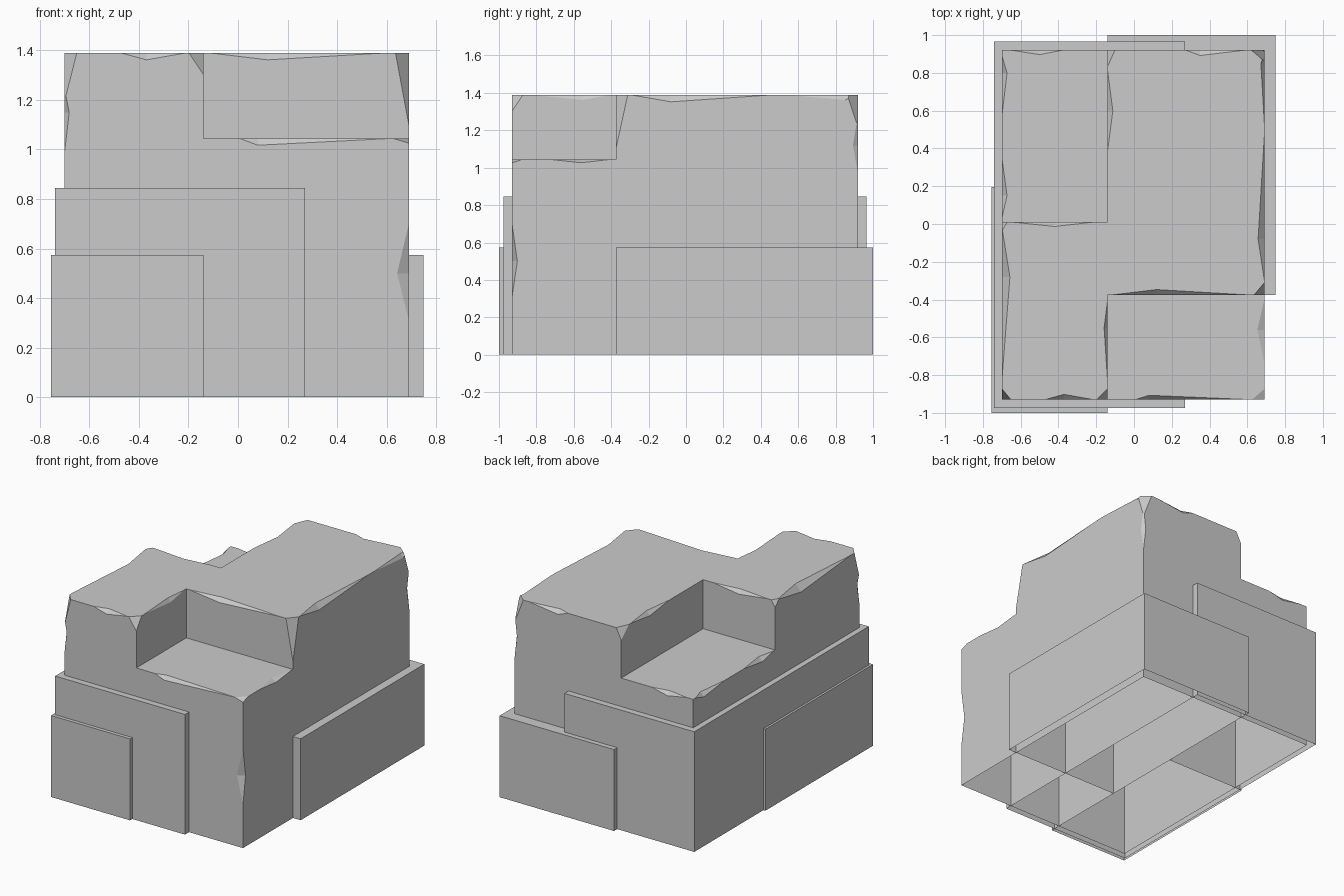
import bpy, bmesh
from mathutils import Vector

if "Cube" in bpy.data.objects:
    bpy.data.objects.remove(bpy.data.objects["Cube"])


def make_object(name, bm):
    mesh = bpy.data.meshes.new(name)
    bm.to_mesh(mesh)
    bm.free()
    ob = bpy.data.objects.new(name, mesh)
    bpy.context.collection.objects.link(ob)
    return ob


def hull(name, points):
    bm = bmesh.new()
    for p in points:
        bm.verts.new(p)
    bmesh.ops.convex_hull(bm, input=bm.verts)
    bmesh.ops.recalc_face_normals(bm, faces=bm.faces)
    return make_object(name, bm)


def box(name, x, y, z):
    bm = bmesh.new()
    bmesh.ops.create_cube(bm, size=1)
    for v in bm.verts:
        v.co = [r[0] if c < 0 else r[1] for c, r in zip(v.co, (x, y, z))]
    return make_object(name, bm)


def open_bottom(ob):
    bm = bmesh.new()
    bm.from_mesh(ob.data)
    under = [f for f in bm.faces if f.normal.z < -0.9 and f.calc_center_median().z < 0.01]
    bmesh.ops.delete(bm, geom=under, context='FACES')
    bm.to_mesh(ob.data)
    bm.free()


def cut(ob, cutter):
    cutter.hide_render = True
    m = ob.modifiers.new("cut", 'BOOLEAN')
    m.operation, m.solver, m.object = 'DIFFERENCE', 'EXACT', cutter
    bpy.context.view_layer.objects.active = ob
    bpy.ops.object.modifier_apply(modifier=m.name)
    bpy.data.objects.remove(cutter)


def edge_chip(ob, axis, u, v, start, end, mid, du, dv):
    """Flake off an edge along an axis; du and dv point into the stone."""
    su, sv = (1 if du > 0 else -1), (1 if dv > 0 else -1)

    def pt(t, a, b):
        p = [a - su * 0.001, b - sv * 0.001]
        p.insert(axis, t)
        return p
    cut(ob, hull("chip", [pt(start, u, v), pt(end, u, v), pt(mid, u + du, v),
                          pt(mid, u, v + dv), pt(mid, u - su * .1, v - sv * .1)]))


def corner_chip(ob, corner, d):
    """Knock off a corner; d is the signed inward cut along each axis."""
    c = Vector(corner)
    tip = c - Vector([0.1 if k > 0 else -0.1 for k in d])
    pts = [tip]
    for i in range(3):
        p = c + (tip - c) * 0.01
        p[i] = c[i] + d[i]
        pts.append(p)
    cut(ob, hull("chip", pts))


L, R, F, B, T = -0.70, 0.69, -0.93, 0.92, 1.39   # body limits
M, N, S, K = -0.14, -0.375, 1.045, 0.01          # step positions

# main stone with two stepped corners
body = box("stone_body", (L, R), (F, B), (0, T))
cut(body, box("step", (M, 1), (-1.2, N), (S, 1.6)))
cut(body, box("step", (-1, M), (K, 1.2), (S, 1.6)))

# chipped edges: axis, two fixed coordinates, start, end, middle, inward depths
for chip in [
    (0, F, T, -0.48, -0.20, -0.37, 0.03, -0.03),
    (1, L, T, -0.86, 0.0, -0.28, 0.045, -0.05),
    (0, K, T, -0.66, -0.20, -0.42, -0.025, -0.03),
    (1, M, T, 0.37, 0.83, 0.60, 0.03, -0.03),
    (0, B, T, 0.27, 0.60, 0.35, -0.03, -0.03),
    (1, R, T, -0.31, 0.50, -0.08, -0.035, -0.04),
    (1, R, T, 0.50, 0.91, 0.85, -0.02, -0.03),
    (0, N, T, -0.13, 0.63, 0.12, 0.03, -0.03),
    (1, M, T, -0.86, -0.39, -0.55, -0.02, -0.03),
    (0, F, S, 0.0, 0.67, 0.08, 0.025, -0.03),
    (1, R, S, -0.75, -0.385, -0.56, -0.04, -0.02),
    (1, L, S, 0.02, 0.37, 0.15, 0.03, -0.03),
    (1, L, S, 0.55, 0.90, 0.80, 0.03, -0.03),
    (0, B, S, -0.66, -0.37, -0.50, -0.025, -0.03),
    (2, R, F, 0.30, 0.71, 0.50, -0.05, 0.03),
    (2, L, F, 0.98, 1.25, 1.15, 0.02, 0.03),
    (2, R, B, 0.95, 1.30, 1.12, -0.02, -0.03),
]:
    edge_chip(body, *chip)

# knocked-off corners
for corner, depth in [
    ((L, F, T), (0.05, 0.06, -0.20)),
    ((M, F, T), (-0.06, 0.06, -0.09)),
    ((R, N, T), (-0.055, 0.065, -0.30)),
    ((R, B, T), (-0.07, -0.06, -0.18)),
    ((M, B, T), (0.04, -0.09, -0.08)),
    ((R, F, S), (-0.07, 0.06, -0.02)),
    ((L, K, T), (0.03, -0.05, -0.05)),
]:
    corner_chip(body, corner, depth)

# cladding slabs around the base
slabs = [
    box("tall_slab", (-0.74, 0.27), (-0.975, 0.965), (0, 0.845)),
    box("left_slab", (-0.755, M), (-1.0, 0.195), (0, 0.573)),
    box("right_slab", (M, 0.75), (N, 1.0), (0, 0.573)),
]
for ob in [body] + slabs:
    open_bottom(ob)
